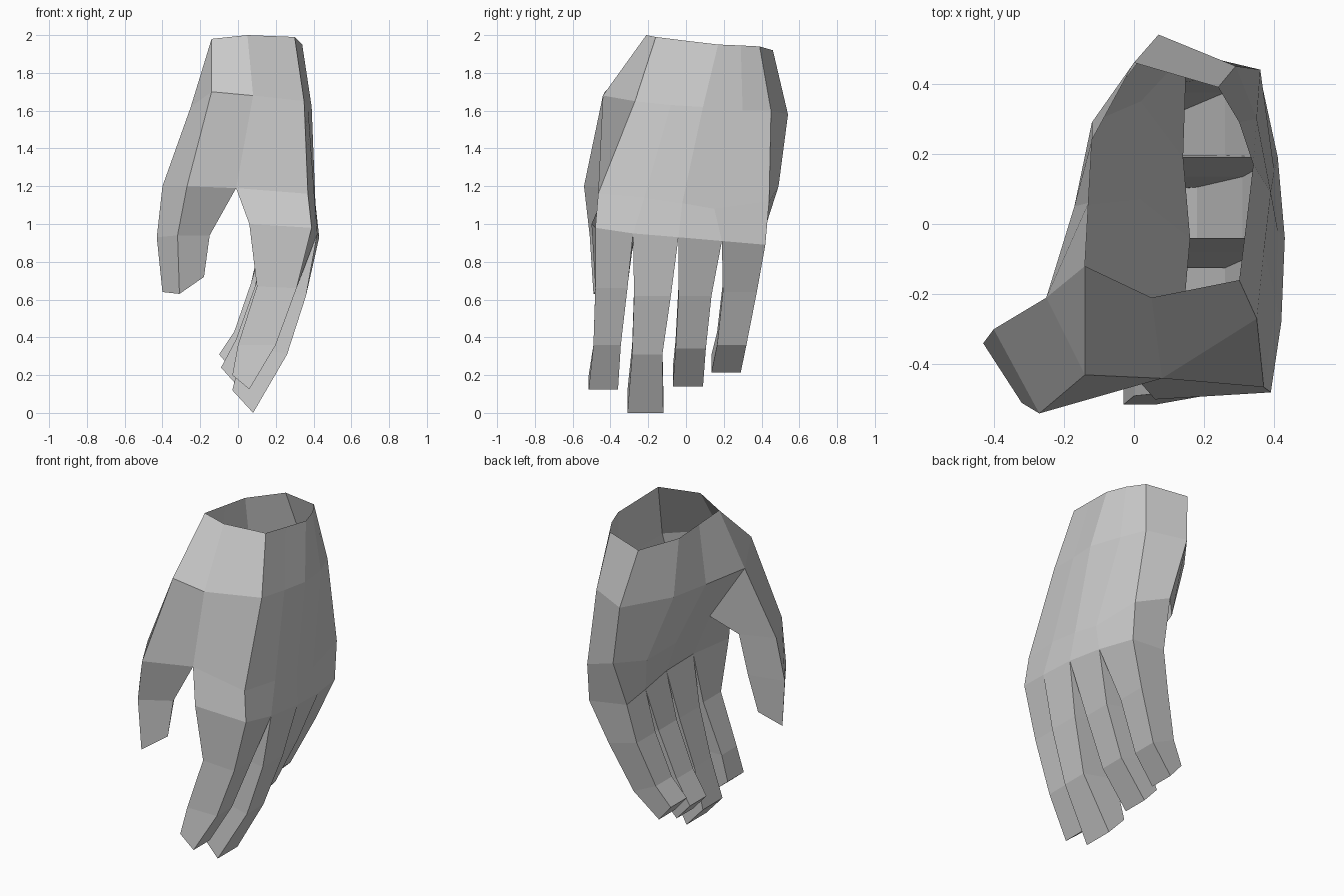
import bpy
import bmesh

bm = bmesh.new()


def verts(points):
    return [bm.verts.new(p) for p in points]


def face(vs):
    # drops repeated corners so that quads can collapse to triangles
    out = []
    for v in vs:
        if v not in out:
            out.append(v)
    if len(out) > 2:
        bm.faces.new(out)


def bridge(a, b, skip=()):
    n = len(a)
    for i in range(n):
        if i not in skip:
            j = (i + 1) % n
            face([a[i], a[j], b[j], b[i]])


# open wrist: back of the hand, little-finger side, palm, thumb side
wrist = verts([(.30, -.16, 1.99), (.32, .0, 1.97), (.34, .17, 1.95),
               (.30, .29, 1.945), (.24, .39, 1.94), (0, .46, 1.92),
               (-.12, .24, 1.94), (-.13, .06, 1.96), (-.14, -.12, 1.98),
               (.05, -.21, 2.0)])
wrist.insert(8, wrist[8])

# heel of the hand, including the upper edge of the thumb root
heel = verts([(.35, -.27, 1.65), (.37, -.08, 1.63), (.39, .09, 1.62),
              (.35, .30, 1.60), (.29, .45, 1.60), (.07, .54, 1.58),
              (-.12, .29, 1.60), (-.17, .05, 1.60), (-.25, -.21, 1.62),
              (-.14, -.43, 1.70), (.08, -.44, 1.68)])

# middle of the palm, ending at the thumb web
palm = verts([(.37, -.465, 1.16), (.405, -.22, 1.14), (.41, -.02, 1.11),
              (.40, .15, 1.08), (.36, .44, 1.12), (.15, .49, 1.20),
              (.02, .35, 1.20), (.02, .07, 1.20), (-.02, -.20, 1.27),
              (-.01, -.42, 1.19)])
palm.insert(8, palm[8])

# knuckle line
back = verts([(.39, -.48, .98), (.42, -.28, .95), (.43, -.04, .93),
              (.41, .19, .91), (.36, .42, .89)])
inner = verts([(.06, -.50, 1.0), (.14, -.27, .97), (.16, -.04, .95),
               (.14, .19, .93), (.12, .40, .92)])
knuckles = back + [inner[4], inner[3], inner[2], inner[1], inner[1], inner[0]]

bridge(wrist, heel)
bridge(heel, palm, skip=(8, 9))
bridge(palm, knuckles)

# fingers: (back x, back z, inner x, inner z, y near thumb, y far) per joint
fingers = [
    [(.31, .66, .10, .67, -.48, -.31), (.20, .36, .00, .36, -.49, -.345),
     (.06, .125, -.03, .20, -.515, -.36)],
    [(.36, .62, .10, .66, -.275, -.08), (.26, .31, .03, .36, -.285, -.125),
     (.08, .0, -.03, .12, -.31, -.12)],
    [(.31, .62, .09, .67, -.04, .135), (.18, .34, -.01, .39, -.055, .105),
     (.0, .14, -.09, .24, -.07, .09)],
    [(.26, .64, .07, .69, .195, .375), (.13, .36, -.02, .43, .165, .32),
     (-.02, .215, -.10, .31, .135, .29)],
]
for i, joints in enumerate(fingers):
    ring = [back[i], back[i + 1], inner[i + 1], inner[i]]
    for bx, bz, ix, iz, y0, y1 in joints:
        nxt = verts([(bx, y0, bz), (bx, y1, bz), (ix, y1, iz), (ix, y0, iz)])
        bridge(ring, nxt)
        ring = nxt
    face(ring)

# thumb, growing from the opening between heel and palm
web = palm[10]
root = [heel[10], heel[9], heel[8], palm[8], web]
joint = [web] + verts([(-.27, -.54, 1.20), (-.40, -.30, 1.20),
                       (-.19, -.24, 1.19)]) + [web]
bridge(root, joint)
ring = joint[:4]
for pts in ([(-.15, -.41, .94), (-.32, -.51, .94), (-.43, -.34, .93),
             (-.23, -.27, .94)],
            [(-.18, -.42, .72), (-.31, -.49, .63), (-.40, -.36, .64),
             (-.27, -.31, .71)]):
    nxt = verts(pts)
    bridge(ring, nxt)
    ring = nxt
face(ring)

# finished hand, flat shaded
bmesh.ops.recalc_face_normals(bm, faces=bm.faces[:])
mesh = bpy.data.meshes.new("hand")
bm.to_mesh(mesh)
bm.free()
bpy.context.collection.objects.link(bpy.data.objects.new("hand", mesh))
